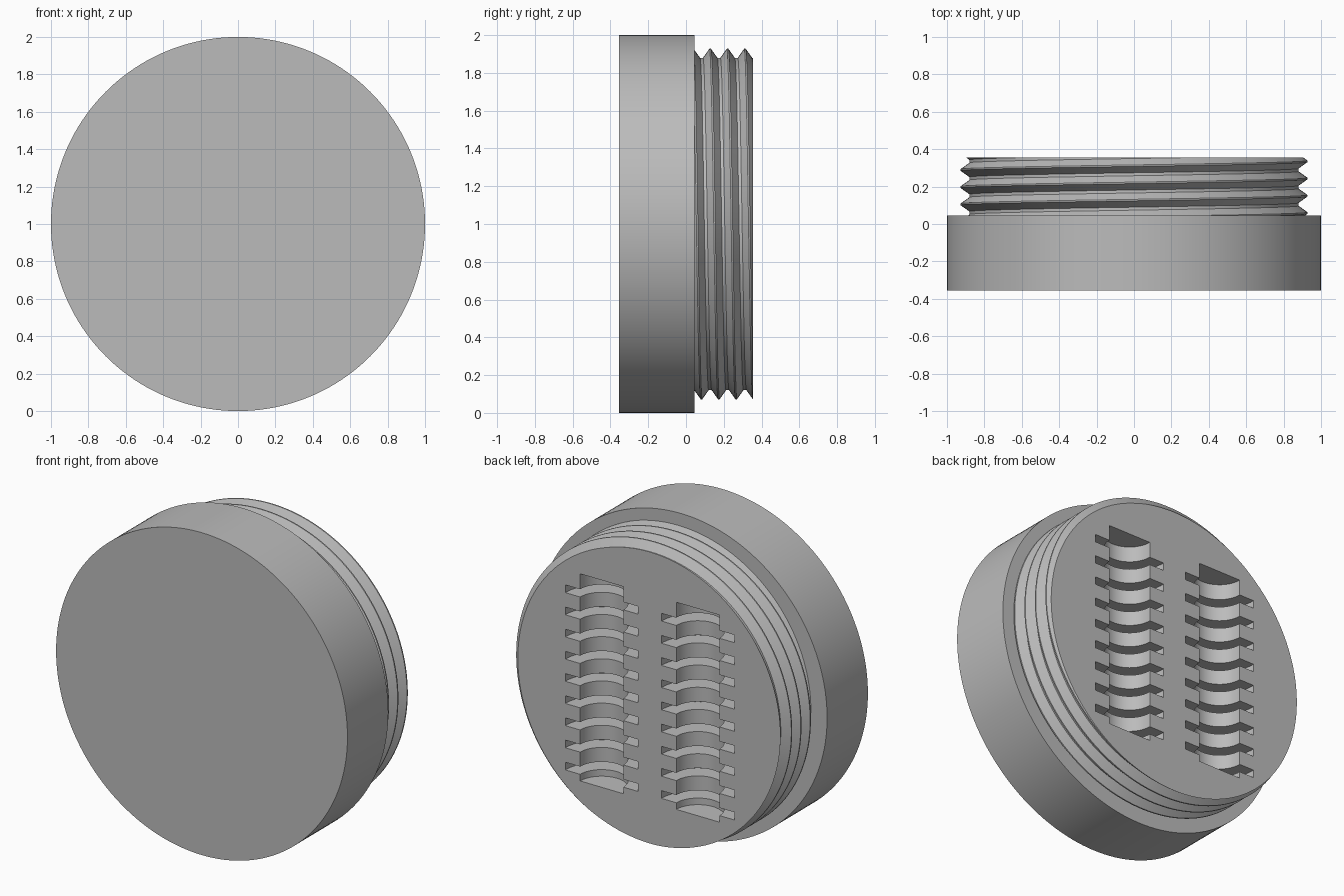
import bpy, bmesh
from math import pi, sin, cos
from mathutils import Matrix, Vector

if "Cube" in bpy.data.objects:
    bpy.data.objects.remove(bpy.data.objects["Cube"])

FRONT, STEP, BACK = -0.355, 0.045, 0.355
MID = Vector((0, 0, 1))

grey = bpy.data.materials.new("plain_grey")
grey.use_nodes = True
grey.diffuse_color = (0.5, 0.5, 0.5, 1)
grey.node_tree.nodes["Principled BSDF"].inputs["Base Color"].default_value = (0.5, 0.5, 0.5, 1)


def make_object(name, bm):
    bmesh.ops.recalc_face_normals(bm, faces=bm.faces)
    mesh = bpy.data.meshes.new(name)
    bm.to_mesh(mesh)
    bm.free()
    mesh.materials.append(grey)
    obj = bpy.data.objects.new(name, mesh)
    bpy.context.collection.objects.link(obj)
    return obj


def select_only(obj):
    bpy.ops.object.select_all(action='DESELECT')
    obj.select_set(True)
    bpy.context.view_layer.objects.active = obj


def smooth(obj):
    select_only(obj)
    bpy.ops.object.shade_smooth_by_angle(angle=pi / 6)


# Wide lid
bm = bmesh.new()
bmesh.ops.create_cone(bm, cap_ends=True, segments=160, radius1=1, radius2=1,
                      depth=STEP - FRONT,
                      matrix=Matrix.Translation(MID + Vector((0, (STEP + FRONT) / 2, 0)))
                      @ Matrix.Rotation(pi / 2, 4, 'X'))
smooth(make_object("lid", bm))

# Threaded plug: a helical skin, trimmed flat at both ends
PITCH, ROOT, CREST, COLS, TURNS = 0.092, 0.88, 0.928, 160, 9
tooth = [(-0.038, ROOT), (-0.004, CREST), (0.004, CREST), (0.038, ROOT)]
bm = bmesh.new()
columns = []
for j in range(COLS):
    a = 2 * pi * j / COLS
    start = 0.335 - 5 * PITCH - PITCH * j / COLS
    columns.append([bm.verts.new((r * cos(a), start + PITCH * k + dy, 1 + r * sin(a)))
                    for k in range(TURNS) for dy, r in tooth])
for j in range(COLS):
    shift = len(tooth) if j == COLS - 1 else 0
    here, there = columns[j], columns[(j + 1) % COLS]
    for i in range(shift, len(here) - 1):
        bm.faces.new((here[i], here[i + 1], there[i + 1 - shift], there[i - shift]))
for y, side in ((BACK, 1), (0, -1)):
    bmesh.ops.bisect_plane(bm, geom=bm.verts[:] + bm.edges[:] + bm.faces[:], dist=1e-6,
                           plane_co=(0, y, 0), plane_no=(0, side, 0), clear_outer=True)
bmesh.ops.holes_fill(bm, edges=[e for e in bm.edges if e.is_boundary], sides=0)
plug = make_object("threaded_plug", bm)

# Stepped round cutters: a long trough crossed by nine deeper slots
TROUGH, SLOT, HALF = 0.148, 0.25, 0.024
LOW, HIGH = 0.332, 1.617
profile = [(0, LOW), (TROUGH, LOW)]
for k in range(9):
    z = 0.397 + 0.1375 * k
    profile += [(TROUGH, z - HALF), (SLOT, z - HALF), (SLOT, z + HALF), (TROUGH, z + HALF)]
profile += [(TROUGH, HIGH), (0, HIGH)]

for name, x in (("left_trough_cutter", 0.33), ("right_trough_cutter", -0.33)):
    bm = bmesh.new()
    verts = [bm.verts.new((r, 0, z)) for r, z in profile]
    edges = [bm.edges.new(pair) for pair in zip(verts, verts[1:])]
    bmesh.ops.spin(bm, geom=verts + edges, cent=(0, 0, 0), axis=(0, 0, 1),
                   angle=2 * pi, steps=64)
    bmesh.ops.remove_doubles(bm, verts=bm.verts, dist=1e-4)
    bmesh.ops.translate(bm, verts=bm.verts, vec=(x, BACK, 0))
    cutter = make_object(name, bm)
    cutter.hide_render = True
    cut = plug.modifiers.new(name, 'BOOLEAN')
    cut.operation = 'DIFFERENCE'
    cut.solver = 'EXACT'
    cut.object = cutter
    select_only(plug)
    bpy.ops.object.modifier_apply(modifier=cut.name)
    bpy.data.objects.remove(cutter)
smooth(plug)
